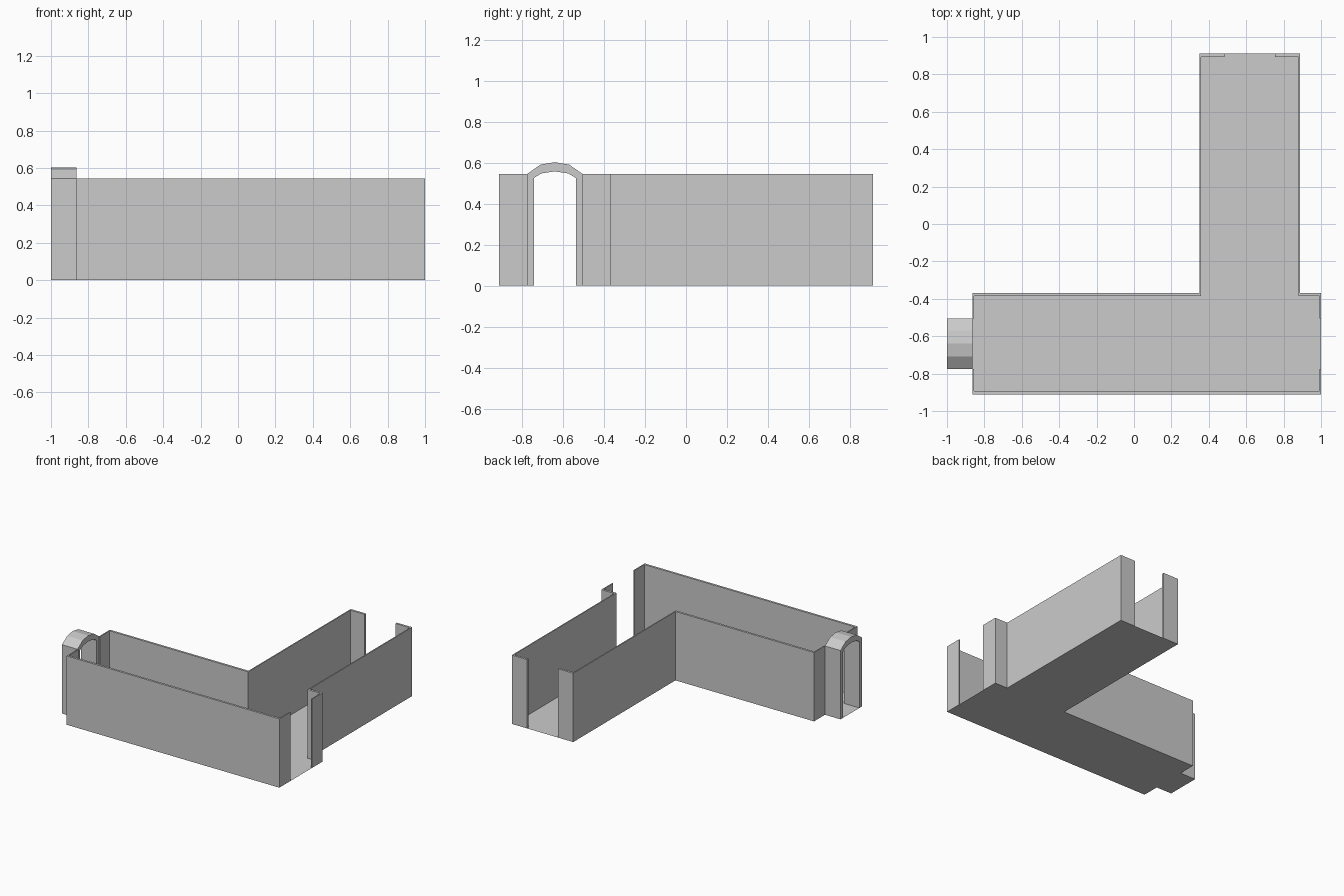
import bpy
import bmesh

if "Cube" in bpy.data.objects:
    bpy.data.objects.remove(bpy.data.objects["Cube"])

H = 0.545             # wall height
TX, TY = 0.009, 0.017 # wall thickness along x and along y
X0, X1 = -0.864, 1.0  # main hall
Y0, Y1 = -0.911, -0.368
WX0, WX1, WY1 = 0.35, 0.888, 0.911  # side wing
D0, D1 = -0.774, -0.505             # door opening in the end walls (y)
E0, E1 = 0.484, 0.754               # door opening in the wing end (x)


def make(name, points, extrude=None):
    """Flat polygon from 3D points, optionally extruded into a solid."""
    bm = bmesh.new()
    face = bm.faces.new([bm.verts.new(p) for p in points])
    if extrude:
        res = bmesh.ops.extrude_face_region(bm, geom=[face], use_keep_orig=True)
        verts = [g for g in res["geom"] if isinstance(g, bmesh.types.BMVert)]
        bmesh.ops.translate(bm, verts=verts, vec=extrude)
        bmesh.ops.recalc_face_normals(bm, faces=bm.faces)
    mesh = bpy.data.meshes.new(name)
    bm.to_mesh(mesh)
    bm.free()
    obj = bpy.data.objects.new(name, mesh)
    bpy.context.collection.objects.link(obj)
    return obj


def wall(name, path):
    """Solid wall along a clockwise right-angled path, thickened inwards."""
    def sign(v):
        return (v > 0) - (v < 0)
    normals = [(sign(b[1] - a[1]), -sign(b[0] - a[0]))
               for a, b in zip(path, path[1:])]
    inner = []
    for i, (x, y) in enumerate(path):
        near = normals[max(i - 1, 0):i + 1]
        inner.append((x + TX * sum(n[0] for n in near),
                      y + TY * sum(n[1] for n in near)))
    make(name, [(x, y, 0) for x, y in path + inner[::-1]], (0, 0, H))


# Floor sheet with the porch tongue
plan = [(X0, Y0), (X1, Y0), (X1, Y1), (WX1, Y1), (WX1, WY1), (WX0, WY1),
        (WX0, Y1), (X0, Y1), (X0, D1), (-1, D1), (-1, D0), (X0, D0)]
make("floor", [(x, y, 0) for x, y in plan])

# Three wall runs between the door openings
wall("inner_corner_wall", [(X0, D1), (X0, Y1), (WX0, Y1), (WX0, WY1), (E0, WY1)])
wall("outer_corner_wall", [(E1, WY1), (WX1, WY1), (WX1, Y1), (X1, Y1), (X1, D1)])
wall("front_wall", [(X1, D0), (X1, Y0), (X0, Y0), (X0, D0)])

# Arched porch: half profiles (offset from centre, height), mirrored
yc = (D0 + D1) / 2
outer = [(0.1345, 0), (0.1345, H), (0.07, 0.59)]
inner = [(0.102, 0), (0.102, 0.525), (0.066, 0.547)]


def arch(half, top):
    return half + [(0, top)] + [(-y, z) for y, z in reversed(half)]


profile = arch(outer, 0.602) + arch(inner, 0.557)[::-1]
make("arched_porch", [(-1, yc + y, z) for y, z in profile], (X0 + 1, 0, 0))
